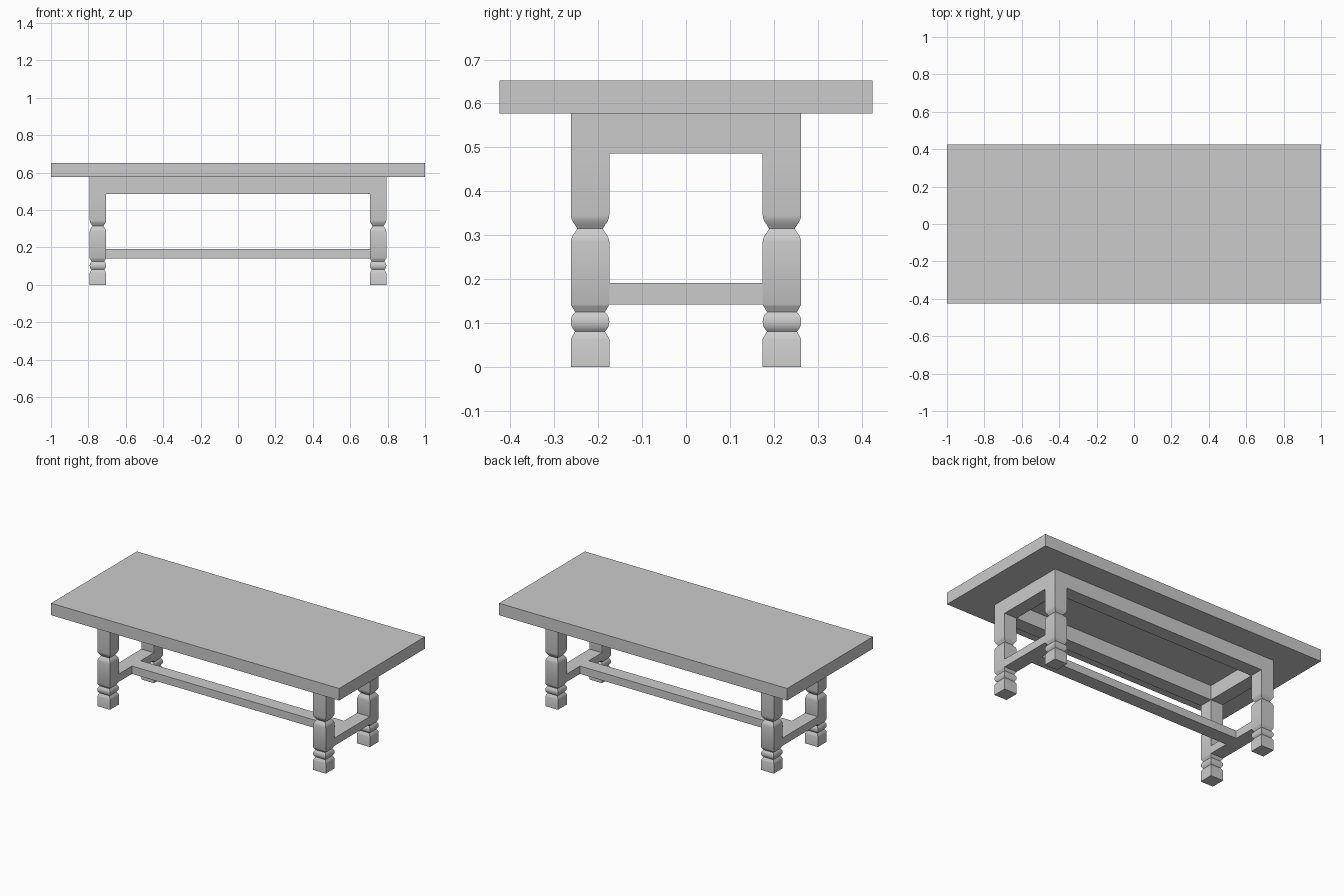
import bpy
import bmesh

if "Cube" in bpy.data.objects:
    bpy.data.objects.remove(bpy.data.objects["Cube"])

LEG_X, LEG_Y, HALF = 0.749, 0.2185, 0.0438   # leg centres and half thickness
APRON_Z, TOP_Z0, TOP_Z1 = 0.486, 0.577, 0.652
RAIL_Z0, RAIL_Z1 = 0.142, 0.191


def finish(name, bm, smooth=False):
    bmesh.ops.recalc_face_normals(bm, faces=bm.faces)
    mesh = bpy.data.meshes.new(name)
    bm.to_mesh(mesh)
    bm.free()
    ob = bpy.data.objects.new(name, mesh)
    bpy.context.collection.objects.link(ob)
    if smooth:
        bpy.ops.object.select_all(action='DESELECT')
        bpy.context.view_layer.objects.active = ob
        ob.select_set(True)
        bpy.ops.object.shade_smooth_by_angle(angle=0.7)
    return ob


def rect(bm, cx, cy, hx, hy, z):
    return [bm.verts.new((cx + sx * hx, cy + sy * hy, z))
            for sx, sy in ((-1, -1), (1, -1), (1, 1), (-1, 1))]


def bridge(bm, a, b):
    for i in range(4):
        j = (i + 1) % 4
        bm.faces.new((a[i], a[j], b[j], b[i]))


def loft(name, cx, cy, sections, smooth=False):
    """Stack of rectangles (z, half x, half y), capped at both ends."""
    bm = bmesh.new()
    rings = [rect(bm, cx, cy, hx, hy, z) for z, hx, hy in sections]
    for a, b in zip(rings, rings[1:]):
        bridge(bm, a, b)
    bm.faces.new(rings[0])
    bm.faces.new(rings[-1])
    return finish(name, bm, smooth)


def box(name, cx, cy, hx, hy, z0, z1):
    return loft(name, cx, cy, [(z0, hx, hy), (z1, hx, hy)])


# Table top
box("table_top", 0, 0, 1.0, 0.425, TOP_Z0, TOP_Z1)

# Apron: open rectangular frame, flush with the legs
bm = bmesh.new()
loops = [rect(bm, 0, 0, LEG_X + s * HALF, LEG_Y + s * HALF, z)
         for s, z in ((1, APRON_Z), (1, TOP_Z0), (-1, TOP_Z0), (-1, APRON_Z))]
for k in range(4):
    bridge(bm, loops[k], loops[(k + 1) % 4])
finish("apron_frame", bm)

# Square legs with a beaded ankle and a notched neck: (z, half width)
profile = [(0, HALF), (0.063, HALF), (0.068, 0.0415), (0.081, 0.034),
           (0.086, 0.0385), (0.092, 0.042), (0.098, 0.0435), (0.103, HALF),
           (0.108, 0.0435), (0.114, 0.042), (0.120, 0.0385), (0.125, 0.034),
           (0.138, 0.0415), (RAIL_Z0, HALF),
           (0.285, HALF), (0.292, 0.0425), (0.299, 0.0395), (0.307, 0.034),
           (0.315, 0.029), (0.323, 0.034), (0.331, 0.0395), (0.338, 0.0425),
           (0.345, HALF), (APRON_Z, HALF)]
sections = [(z, w, w) for z, w in profile]
for xn, sx in (("left", -1), ("right", 1)):
    for yn, sy in (("front", -1), ("back", 1)):
        loft(f"{yn}_{xn}_leg", sx * LEG_X, sy * LEG_Y, sections, smooth=True)
    # End stretcher between the front and back leg
    box(f"{xn}_end_stretcher", sx * LEG_X, 0, HALF, LEG_Y - HALF, RAIL_Z0, RAIL_Z1)

# Long centre stretcher joining the two ends
box("centre_stretcher", 0, 0, LEG_X - HALF, HALF, RAIL_Z0, RAIL_Z1)
